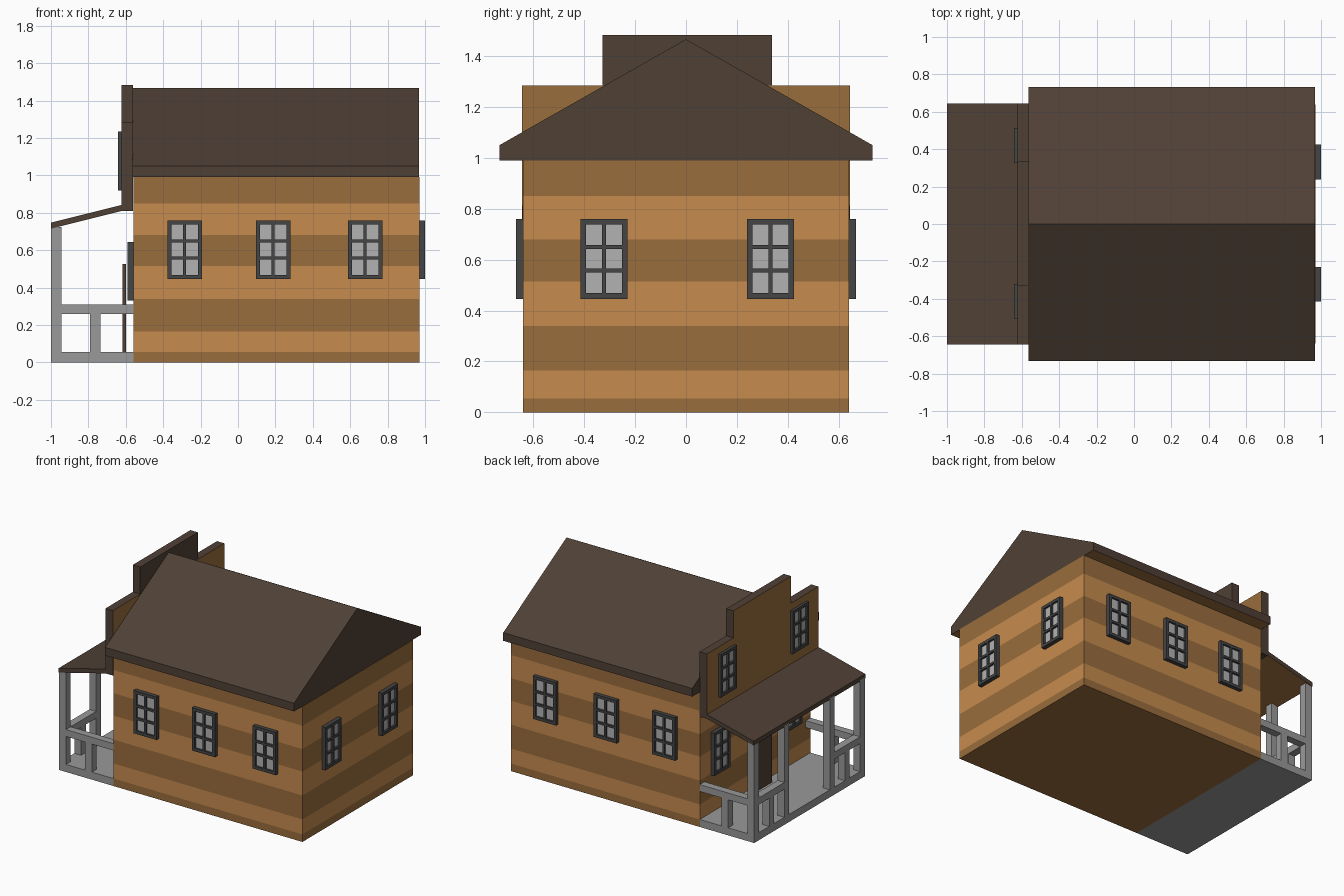
import bpy, bmesh
from math import radians

if "Cube" in bpy.data.objects:
    bpy.data.objects.remove(bpy.data.objects["Cube"])


def material(name, rgb):
    m = bpy.data.materials.new(name)
    m.diffuse_color = (*rgb, 1)
    m.use_nodes = True
    m.node_tree.nodes["Principled BSDF"].inputs["Base Color"].default_value = m.diffuse_color
    return m


LIGHT = material("light_plank", (0.565, 0.258, 0.076))
DARK = material("dark_plank", (0.323, 0.153, 0.047))
BROWN = material("brown_shingle", (0.078, 0.051, 0.036))
GREY = material("porch_grey", (0.32, 0.32, 0.32))
FRAME = material("frame_grey", (0.058, 0.058, 0.058))
GLASS = material("pane_grey", (0.45, 0.45, 0.45))


def make_mesh(name, bm, mats):
    bmesh.ops.recalc_face_normals(bm, faces=bm.faces)
    me = bpy.data.meshes.new(name)
    bm.to_mesh(me)
    bm.free()
    for m in mats:
        me.materials.append(m)
    return me


def place(name, me, loc=(0, 0, 0), turn=0):
    ob = bpy.data.objects.new(name, me)
    ob.location = loc
    ob.rotation_euler.z = radians(turn)
    bpy.context.collection.objects.link(ob)
    return ob


def prism(points, axis, lo, hi):
    """Extrude a 2D profile along axis x (points are y,z) or y (points are x,z)."""
    bm = bmesh.new()
    at = (lambda p, d: (d, *p)) if axis == "x" else (lambda p, d: (p[0], d, p[1]))
    f = bm.faces.new([bm.verts.new(at(p, lo)) for p in points])
    r = bmesh.ops.extrude_face_region(bm, geom=[f], use_keep_orig=True)
    vs = [v for v in r["geom"] if isinstance(v, bmesh.types.BMVert)]
    shift = (hi - lo, 0, 0) if axis == "x" else (0, hi - lo, 0)
    bmesh.ops.translate(bm, verts=vs, vec=shift)
    bmesh.ops.recalc_face_normals(bm, faces=bm.faces)
    return bm


def box_bm(x, y, z):
    return prism([(y[0], z[0]), (y[1], z[0]), (y[1], z[1]), (y[0], z[1])], "x", *x)


def box(name, x, y, z, mat):
    return place(name, make_mesh(name, box_bm(x, y, z), [mat]))


def paint(bm, test):
    for f in bm.faces:
        f.normal_update()
        f.material_index = int(test(f))


# Walls cut into alternating plank bands
bands = [0.055, 0.165, 0.34, 0.515, 0.68, 0.85]
bm = box_bm((-0.56, 0.97), (-0.64, 0.64), (0, 0.99))
for z in bands:
    bmesh.ops.bisect_plane(bm, geom=bm.verts[:] + bm.edges[:] + bm.faces[:],
                           plane_co=(0, 0, z), plane_no=(0, 0, 1))
paint(bm, lambda f: sum(f.calc_center_median().z > z for z in bands) % 2)
place("walls", make_mesh("walls", bm, [DARK, LIGHT]))

# Gable roof with planked underside
bm = prism([(-0.733, 0.99), (0.733, 0.99), (0.733, 1.05), (0, 1.466), (-0.733, 1.05)],
           "x", -0.563, 0.967)
paint(bm, lambda f: f.normal.z < -0.9)
place("main_roof", make_mesh("main_roof", bm, [BROWN, DARK]))

# Stepped false front: planked faces, brown edges
bm = box_bm((-0.622, -0.562), (-0.645, 0.645), (0.81, 1.285))
paint(bm, lambda f: abs(f.normal.x) > 0.9)
place("false_front_lower", make_mesh("false_front_lower", bm, [BROWN, DARK]))
bm = box_bm((-0.622, -0.562), (-0.328, 0.338), (1.285, 1.483))
paint(bm, lambda f: f.normal.x < -0.9)
place("false_front_upper", make_mesh("false_front_upper", bm, [BROWN, DARK]))

# Porch: sloping roof, floor
bm = prism([(-1, 0.715), (-0.62, 0.81), (-0.62, 0.842), (-1, 0.747)], "y", -0.645, 0.645)
paint(bm, lambda f: f.normal.z < -0.9)
place("porch_roof", make_mesh("porch_roof", bm, [BROWN, DARK]))
box("porch_floor", (-1, -0.56), (-0.64, 0.64), (0, 0.055), GREY)

# Porch posts, rails and short balusters, on both sides
T = 0.055
for s, side in ((-1, "right"), (1, "left")):
    def span(a, b):
        return tuple(sorted((s * a, s * b)))
    outer, inner = span(0.64 - T, 0.64), span(0.235, 0.29)
    edge = (-1, -1 + T)
    for n, y in (("corner", outer), ("inner", inner)):
        box(f"{side}_{n}_post", edge, y, (0.055, 0.724), GREY)
    box(f"{side}_side_rail", (-1 + T, -0.56), outer, (0.26, 0.31), GREY)
    box(f"{side}_front_rail", edge, span(0.29, 0.64 - T), (0.26, 0.31), GREY)
    box(f"{side}_side_baluster", (-0.79, -0.735), outer, (0.055, 0.26), GREY)
    box(f"{side}_front_baluster", edge, span(0.41, 0.465), (0.055, 0.26), GREY)

# Door standing just ahead of the front wall
box("door", (-0.617, -0.6), (-0.115, 0.115), (0.055, 0.525), BROWN)

# Window: extruded grid frame with six openings, glass slab behind
W, H, B, M, D = 0.093, 0.157, 0.022, 0.008, 0.03
xs = [-W, -W + B, -M, M, W - B, W]
zs = [-H, -H + B, -0.046 - M, -0.046 + M, 0.046 - M, 0.046 + M, H - B, H]
bm = bmesh.new()
grid = [[bm.verts.new((x, 0, z)) for z in zs] for x in xs]
cells = [bm.faces.new((grid[i][j], grid[i + 1][j], grid[i + 1][j + 1], grid[i][j + 1]))
         for i in range(5) for j in range(7) if not (i % 2 and j % 2)]
r = bmesh.ops.extrude_face_region(bm, geom=cells, use_keep_orig=True)
bmesh.ops.translate(bm, vec=(0, -D, 0),
                    verts=[v for v in r["geom"] if isinstance(v, bmesh.types.BMVert)])
frame_mesh = make_mesh("window_frame", bm, [FRAME])
glass_mesh = make_mesh("window_glass",
                       box_bm((-W + 0.01, W - 0.01), (-0.016, 0), (-H + 0.01, H - 0.01)), [GLASS])


def window(name, loc, turn):
    place(name + "_frame", frame_mesh, loc, turn)
    place(name + "_glass", glass_mesh, loc, turn)


for x in (-0.285, 0.188, 0.68):
    window("side_window", (x, -0.638, 0.603), 0)
    window("side_window", (x, 0.638, 0.603), 180)
for y in (-0.322, 0.332):
    window("rear_window", (0.97, y, 0.603), 90)
for y in (-0.413, 0.42):
    window("porch_window", (-0.56, y, 0.488), -90)
    window("upper_window", (-0.612, y, 1.077), -90)
